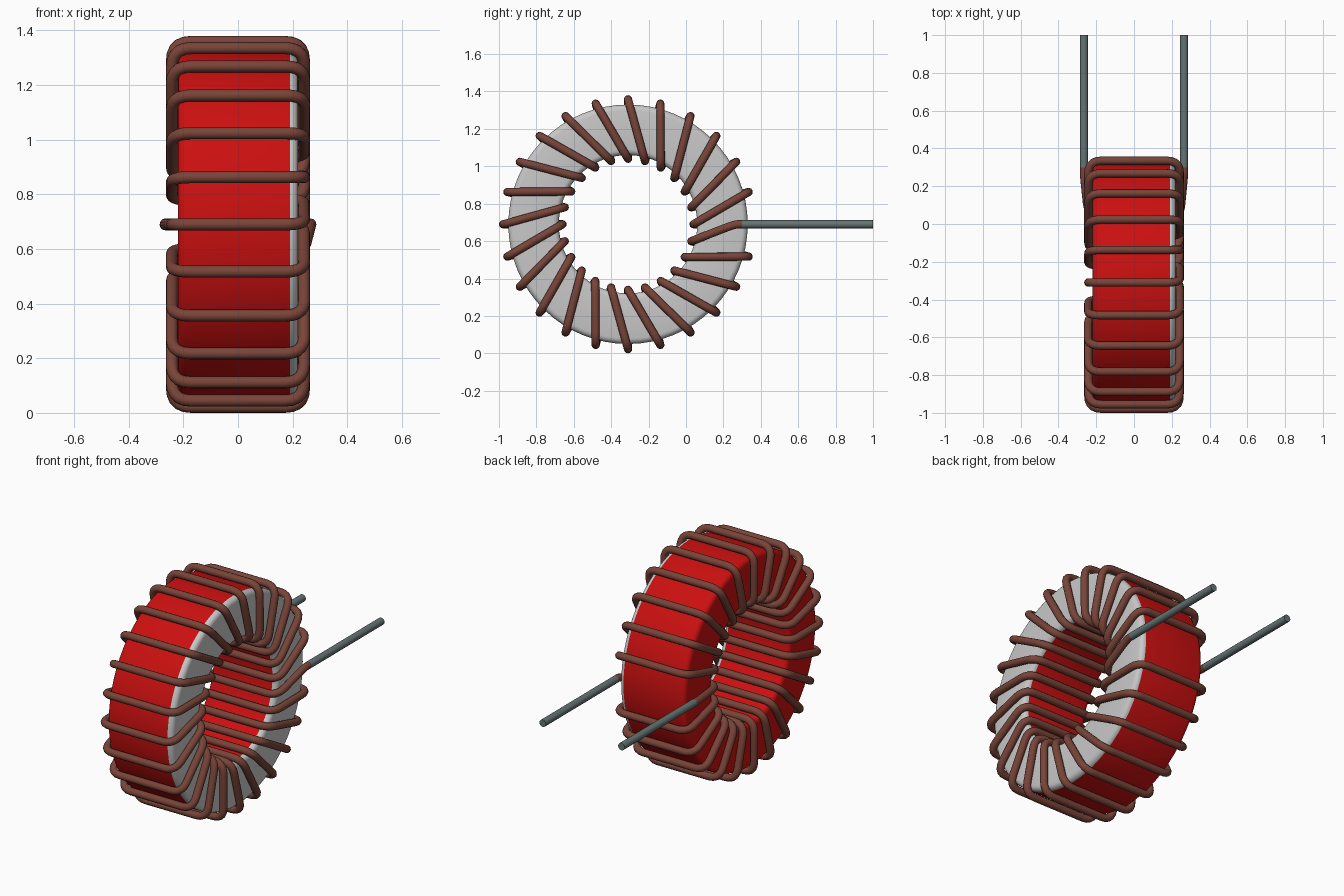
import bpy, bmesh, math
from mathutils import Vector, Matrix

cube = bpy.data.objects.get("Cube")
if cube:
    bpy.data.objects.remove(cube, do_unlink=True)

CENTRE = Vector((0, -0.31, 0.69))
R_IN, R_OUT = 0.35, 0.668      # wire centre line in the hole and outside
SIDE, WIRE = 0.242, 0.022      # wire centre line beside the core, wire radius
LEAD_X, LEAD_Y = 0.265, 0.3    # where the bare leads begin
TURNS = 24


def material(name, rgb, rough=0.5):
    m = bpy.data.materials.new(name)
    m.use_nodes = True
    m.diffuse_color = (*rgb, 1)
    bsdf = m.node_tree.nodes["Principled BSDF"]
    bsdf.inputs["Base Color"].default_value = (*rgb, 1)
    bsdf.inputs["Roughness"].default_value = rough
    return m


red = material("red_coating", (0.6, 0.005, 0.005))
grey = material("light_grey_face", (0.58, 0.58, 0.58))
brown = material("brown_enamel", (0.19, 0.058, 0.04))
steel = material("tinned_grey", (0.13, 0.175, 0.175))


def select_only(obj):
    bpy.ops.object.select_all(action="DESELECT")
    obj.select_set(True)
    bpy.context.view_layer.objects.active = obj


def fillet(points, radius, steps=5):
    """Round the inner corners of a polyline."""
    out = [points[0]]
    for a, b, c in zip(points, points[1:], points[2:]):
        p = b + (a - b).normalized() * min(radius, (a - b).length * 0.45)
        q = b + (c - b).normalized() * min(radius, (c - b).length * 0.45)
        for i in range(steps + 1):
            t = i / steps
            out.append(p * (1 - t) ** 2 + b * 2 * t * (1 - t) + q * t * t)
    return out + [points[-1]]


def tube(name, points, mat):
    curve = bpy.data.curves.new(name, "CURVE")
    curve.dimensions = "3D"
    curve.bevel_depth = WIRE
    curve.bevel_resolution = 4
    curve.use_fill_caps = True
    spline = curve.splines.new("POLY")
    spline.points.add(len(points) - 1)
    for sp, p in zip(spline.points, points):
        sp.co = (*p, 1)
    curve.materials.append(mat)
    obj = bpy.data.objects.new(name, curve)
    bpy.context.collection.objects.link(obj)
    select_only(obj)
    bpy.ops.object.convert(target="MESH")
    bpy.ops.object.shade_smooth_by_angle(angle=math.radians(50))


# Ring core: rounded rectangle profile spun around the x axis
def core():
    half, inner, outer, r = 0.22, 0.37, 0.64, 0.03
    profile = []
    corners = ((half, outer, 0), (-half, outer, 90), (-half, inner, 180), (half, inner, 270))
    for x, rad, start in corners:
        cx = x - math.copysign(r, x)
        cr = rad - r if rad == outer else rad + r
        for i in range(5):
            a = math.radians(start + i * 22.5)
            profile.append((cx + r * math.cos(a), cr + r * math.sin(a)))
    bm = bmesh.new()
    verts = [bm.verts.new((x, 0, z)) for x, z in profile]
    edges = [bm.edges.new((verts[i - 1], verts[i])) for i in range(len(verts))]
    bmesh.ops.spin(bm, geom=verts + edges, cent=(0, 0, 0), axis=(1, 0, 0),
                   angle=math.tau, steps=64, use_merge=True)
    bmesh.ops.remove_doubles(bm, verts=bm.verts, dist=0.0005)
    bmesh.ops.recalc_face_normals(bm, faces=bm.faces)
    # Bare grey on the left face, red coating elsewhere
    for f in bm.faces:
        f.material_index = int(f.calc_center_median().x > half - r)
    bmesh.ops.transform(bm, matrix=Matrix.Translation(CENTRE), verts=bm.verts)
    mesh = bpy.data.meshes.new("ring_core")
    bm.to_mesh(mesh)
    bm.free()
    mesh.materials.append(red)
    mesh.materials.append(grey)
    obj = bpy.data.objects.new("ring_core", mesh)
    bpy.context.collection.objects.link(obj)
    select_only(obj)
    bpy.ops.object.shade_smooth_by_angle(angle=math.radians(40))


def ring_point(x, radius, turn):
    a = -math.tau * turn / TURNS
    return CENTRE + Vector((x, radius * math.cos(a), radius * math.sin(a)))


def lead_point(side, y):
    return Vector((side * LEAD_X, y, CENTRE.z))


core()

# Winding: slanted on the left face, radial on the right face
path = [lead_point(1, LEAD_Y), lead_point(1, LEAD_Y - 0.04)]
for turn in range(1, TURNS + 1):
    path += [ring_point(SIDE, R_IN, turn), ring_point(-SIDE, R_IN, turn)]
    if turn < TURNS:
        path += [ring_point(-SIDE, R_OUT, turn), ring_point(SIDE, R_OUT, turn)]
path += [lead_point(-1, LEAD_Y - 0.04), lead_point(-1, LEAD_Y)]
tube("wire_winding", fillet(path, 0.07), brown)

# Bare straight leads
for side, name in ((1, "left_lead"), (-1, "right_lead")):
    tube(name, [lead_point(side, LEAD_Y), lead_point(side, 1)], steel)
